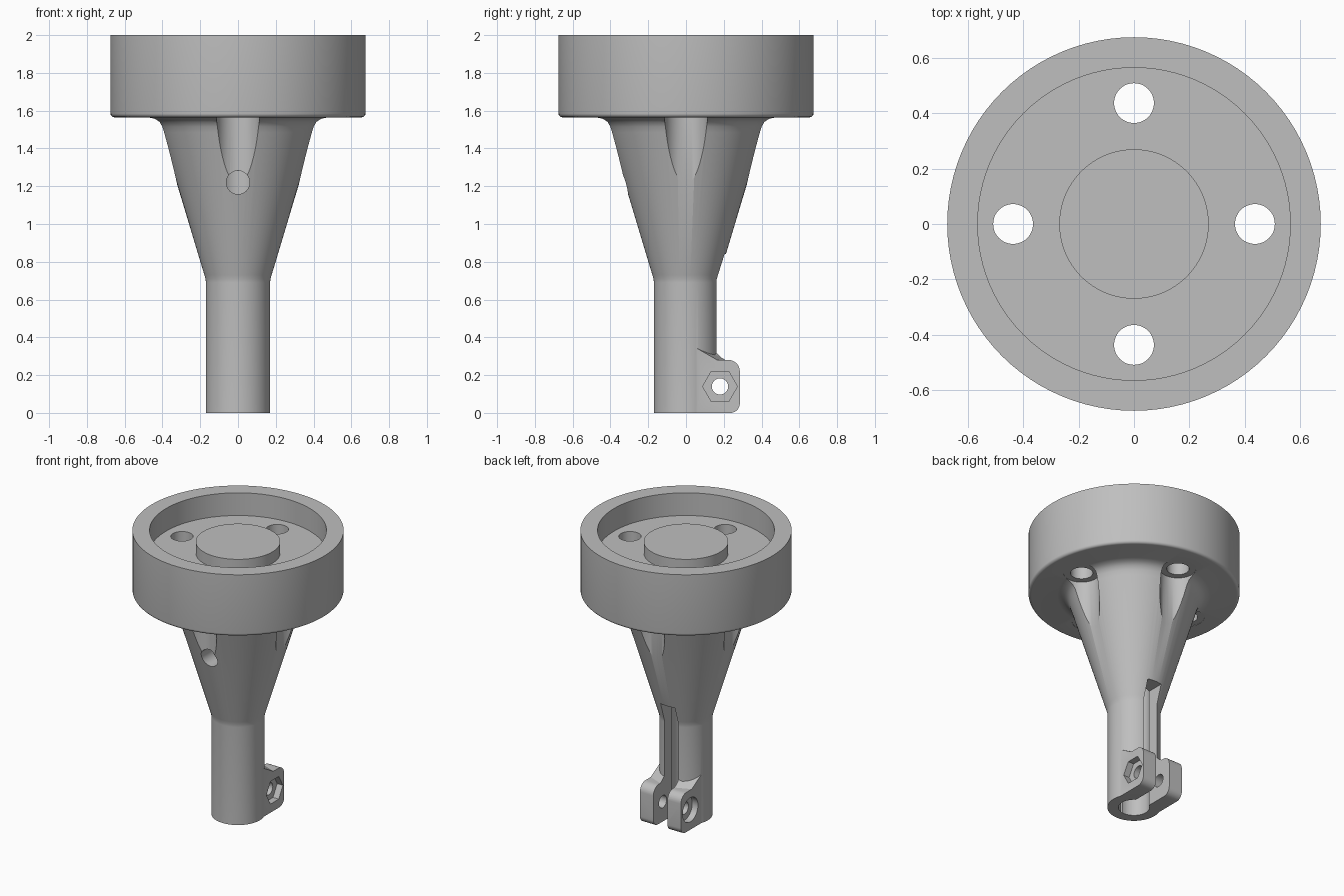
import bpy, bmesh, math
from mathutils import Matrix

cube = bpy.data.objects.get("Cube")
if cube:
    bpy.data.objects.remove(cube, do_unlink=True)

grey = bpy.data.materials.new("plain grey")
grey.use_nodes = True
COLOUR = (0.52, 0.52, 0.52, 1)
grey.diffuse_color = COLOUR
grey.node_tree.nodes["Principled BSDF"].inputs["Base Color"].default_value = COLOUR


def finish(name, bm):
    bmesh.ops.recalc_face_normals(bm, faces=bm.faces)
    mesh = bpy.data.meshes.new(name)
    bm.to_mesh(mesh)
    bm.free()
    mesh.materials.append(grey)
    obj = bpy.data.objects.new(name, mesh)
    bpy.context.collection.objects.link(obj)
    return obj


def lathe(name, profile, steps=96):
    bm = bmesh.new()
    verts = [bm.verts.new((r, 0, z)) for r, z in profile]
    edges = [bm.edges.new(pair) for pair in zip(verts, verts[1:])]
    bmesh.ops.spin(bm, geom=verts + edges, cent=(0, 0, 0), axis=(0, 0, 1),
                   angle=math.tau, steps=steps)
    bmesh.ops.remove_doubles(bm, verts=bm.verts, dist=1e-5)
    return finish(name, bm)


def rod(name, radius, start, axis, length, sides=48, roll=0):
    """Cylinder that starts at a point and runs along X, Y or Z."""
    bm = bmesh.new()
    bmesh.ops.create_cone(bm, cap_ends=True, segments=sides, radius1=radius,
                          radius2=radius, depth=length)
    turn = {"X": Matrix.Rotation(math.pi / 2, 4, "Y"),
            "Y": Matrix.Rotation(-math.pi / 2, 4, "X"), "Z": Matrix()}[axis]
    place = Matrix.Translation(start) @ turn
    place = place @ Matrix.Translation((0, 0, length / 2)) @ Matrix.Rotation(roll, 4, "Z")
    bmesh.ops.transform(bm, matrix=place, verts=bm.verts)
    return finish(name, bm)


def combine(target, tool, operation):
    """Apply a boolean with a tool object, then drop the tool."""
    mod = target.modifiers.new("cut", "BOOLEAN")
    mod.operation, mod.solver, mod.object = operation, "EXACT", tool
    bpy.context.view_layer.update()
    graph = bpy.context.evaluated_depsgraph_get()
    mesh = bpy.data.meshes.new_from_object(target.evaluated_get(graph))
    target.modifiers.clear()
    target.data = mesh
    bpy.data.objects.remove(tool, do_unlink=True)


def arc(cy, cz, r, a0, a1, n=8):
    angles = [math.radians(a0 + (a1 - a0) * i / n) for i in range(n + 1)]
    return [(cy + r * math.cos(a), cz + r * math.sin(a)) for a in angles]


# Turned body: stem, cone, cup rim, recessed floor and centre hub
profile = [(0, 0), (0.17, 0), (0.17, 0.69), (0.172, 0.71), (0.178, 0.73),
           (0.405, 1.485), (0.415, 1.515), (0.43, 1.54), (0.455, 1.557), (0.49, 1.565)]
profile += arc(0.655, 1.585, 0.02, -90, 0, 5)
profile += [(0.675, 2), (0.565, 2), (0.565, 1.84), (0.27, 1.84), (0.27, 1.92), (0, 1.92)]
body = lathe("flanged_body", profile)


# Clamp ears, with a ramp that fades into the stem
def ear(side):
    nose = arc(0.225, 0.22, 0.06, 90, 0) + arc(0.235, 0.05, 0.05, 0, -90)
    sections = [(0.04, [(0, 0.495), (0.215, 0.28)]), (0.16, [(0, 0.375), (0.165, 0.28)])]
    bm = bmesh.new()
    rings = [[bm.verts.new((side * x, y, z)) for y, z in ramp + nose + [(0, 0)]]
             for x, ramp in sections]
    count = len(rings[0])
    for i in range(count):
        j = (i + 1) % count
        bm.faces.new((rings[0][i], rings[0][j], rings[1][j], rings[1][i]))
    for ring in rings:
        bm.faces.new(ring)
    bmesh.ops.triangulate(bm, faces=[f for f in bm.faces if len(f.verts) == 4])
    return finish("clamp_ear", bm)


for side in (1, -1):
    combine(body, ear(side), "UNION")

# Four flange holes, each with a wider relief flute down the cone
for k in range(4):
    x, y = (0.437 * math.cos(k * math.pi / 2), 0.437 * math.sin(k * math.pi / 2))
    combine(body, rod("flute", 0.115, (x, y, 1.0), "Z", 0.567), "DIFFERENCE")
    combine(body, rod("flange_hole", 0.072, (x, y, 1.4), "Z", 0.5), "DIFFERENCE")

# Stem bore and front cross hole
combine(body, rod("stem_bore", 0.1, (0, 0, -0.1), "Z", 1.38), "DIFFERENCE")
combine(body, rod("cross_hole", 0.062, (0, -0.6, 1.22), "Y", 0.6), "DIFFERENCE")

# Clamp slot at the back
bm = bmesh.new()
bmesh.ops.create_cube(bm, size=1, matrix=Matrix.Translation((0, 0.25, 0.37))
                      @ Matrix.Diagonal((0.11, 0.5, 0.94, 1)))
combine(body, finish("slot", bm), "DIFFERENCE")

# Clamp bolt: through hole, hexagonal nut pocket and round head pocket
combine(body, rod("bolt_hole", 0.043, (-0.3, 0.18, 0.14), "X", 0.6), "DIFFERENCE")
combine(body, rod("nut_pocket", 0.092, (0.115, 0.18, 0.14), "X", 0.2, 6), "DIFFERENCE")
combine(body, rod("head_pocket", 0.085, (-0.315, 0.18, 0.14), "X", 0.2), "DIFFERENCE")

# Smooth shading with crisp edges
bpy.ops.object.select_all(action="DESELECT")
body.select_set(True)
bpy.context.view_layer.objects.active = body
bpy.ops.object.shade_smooth_by_angle(angle=math.radians(30))
